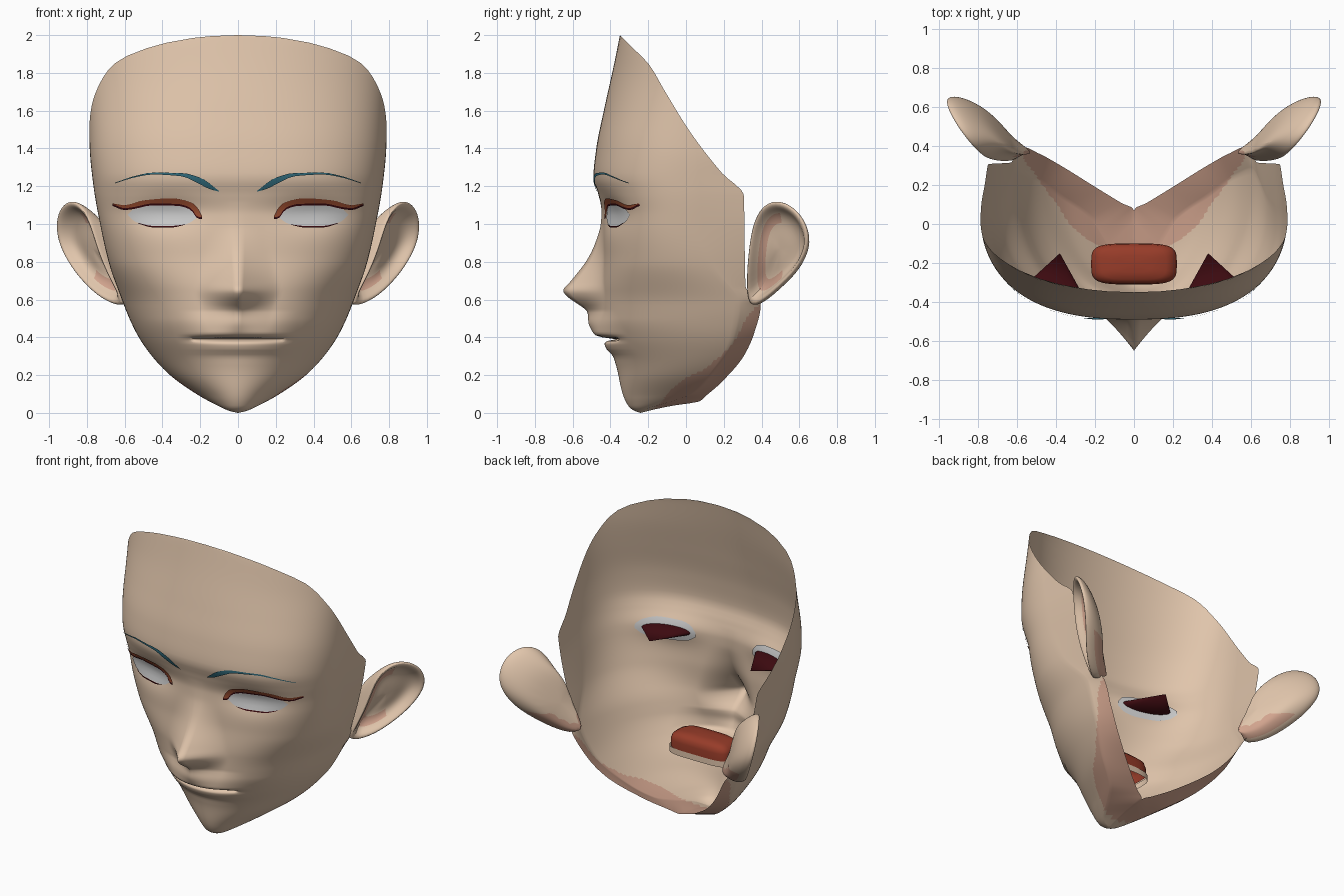
import bpy, bmesh, math
from mathutils import Vector

if "Cube" in bpy.data.objects:
    bpy.data.objects.remove(bpy.data.objects["Cube"])


def material(name, rgb):
    m = bpy.data.materials.new(name)
    m.diffuse_color = (*rgb, 1)
    m.use_nodes = True
    m.node_tree.nodes["Principled BSDF"].inputs["Base Color"].default_value = m.diffuse_color
    return m


SKIN = material("skin", (.75, .56, .41))
SHADE = material("skin_shadow", (.64, .37, .27))
WHITE = material("eye_white", (.6, .6, .6))
RUST = material("lash_rust", (.33, .075, .03))
MAROON = material("dark_maroon", (.045, .003, .005))
TEAL = material("brow_teal", (.03, .14, .19))
RED = material("mouth_red", (.31, .045, .022))


def curve(table):
    """Monotone smooth curve through (position, value) pairs."""
    xs, ys = zip(*sorted(table))
    d = [(ys[i + 1] - ys[i]) / (xs[i + 1] - xs[i]) for i in range(len(xs) - 1)]
    t = [d[0]] + [2 * a * b / (a + b) if a * b > 0 else 0 for a, b in zip(d, d[1:])] + [d[-1]]

    def f(x):
        x = min(max(x, xs[0]), xs[-1])
        i = max(k for k in range(len(d)) if xs[k] <= x)
        h = xs[i + 1] - xs[i]
        s = (x - xs[i]) / h
        return (ys[i] * (1 + 2 * s) * (1 - s) ** 2 + ys[i + 1] * s * s * (3 - 2 * s)
                + h * s * (1 - s) * (t[i] * (1 - s) - t[i + 1] * s))
    return f


def grid(name, rows, mats, rule=None, closed=False, mirror=True, keep=None, cap=False, subdiv=0):
    """Skin rows of points into a mesh; rule(row, column, centre) picks the material."""
    bm = bmesh.new()
    vs = [[bm.verts.new(p) for p in r] for r in rows]
    n = len(rows[0])
    for i in range(len(rows) - 1):
        for j in range(n if closed else n - 1):
            k = (j + 1) % n
            f = bm.faces.new((vs[i][j], vs[i][k], vs[i + 1][k], vs[i + 1][j]))
            c = f.calc_center_median()
            if keep and not keep(c):
                bm.faces.remove(f)
            elif rule:
                f.material_index = rule(i, j, c)
    if cap:
        bm.faces.new(vs[0][::-1])
        bm.faces.new(vs[-1])
    bmesh.ops.remove_doubles(bm, verts=bm.verts, dist=2e-4)
    if closed:
        bmesh.ops.recalc_face_normals(bm, faces=bm.faces)
    bmesh.ops.delete(bm, geom=[v for v in bm.verts if not v.link_faces], context='VERTS')
    me = bpy.data.meshes.new(name)
    bm.to_mesh(me)
    bm.free()
    ob = bpy.data.objects.new(name, me)
    bpy.context.collection.objects.link(ob)
    for m in mats:
        me.materials.append(m)
    bpy.ops.object.select_all(action='DESELECT')
    ob.select_set(True)
    bpy.context.view_layer.objects.active = ob
    bpy.ops.object.shade_smooth_by_angle(angle=math.radians(60))
    if mirror:
        ob.modifiers.new("mirror", 'MIRROR').merge_threshold = .0005
    if subdiv:
        s = ob.modifiers.new("smooth", 'SUBSURF')
        s.levels = s.render_levels = subdiv
    return ob


# Face curves by height: front line, half width, depth of widest point, roundness, back edge
front = curve([(0, -.24), (.01, -.27), (.03, -.3), (.1, -.335), (.25, -.37), (.39, -.43), (.5, -.455),
               (.65, -.455), (.85, -.44), (1.05, -.443), (1.16, -.465), (1.25, -.49), (1.4, -.475),
               (1.6, -.435), (1.85, -.38), (2, -.35)])
width = curve([(0, .001), (.01, .045), (.03, .09), (.06, .15), (.1, .22), (.2, .36), (.3, .455), (.4, .525),
               (.5, .575), (.6, .615), (.8, .685), (1, .73), (1.2, .765), (1.4, .785), (1.6, .79), (2, .8)])
widest = curve([(0, -.24), (.02, -.21), (.06, -.08), (.1, .03), (.2, .13), (.4, .25), (.57, .28), (.8, .12),
                (1, .06), (1.2, .05), (2, .05)])
power = curve([(0, 2), (.06, 1.95), (.2, 1.95), (.5, 2.25), (.85, 2.5), (1.15, 2.5), (1.4, 2.4), (1.8, 2.05), (2, 2)])
back_y = curve([(0, -.24), (.02, -.16), (.04, -.06), (.06, .07), (.09, .105), (.15, .175), (.3, .305), (.42, .36),
                (.57, .395), (.6, .38), (.67, .315), (1.15, .306), (1.27, .19), (1.49, .02), (1.7, -.11),
                (1.85, -.2), (1.93, -.28), (1.985, -.335), (2, -.35)])
back_x = curve([(0, 0), (.06, 0), (.09, .06), (.15, .175), (.3, .385), (.42, .485), (.57, .575), (.6, .6),
                (.67, .63), (1, .72), (1.2, .755), (1.4, .784), (2, .8)])
jaw_line = curve([(0, -.2), (.05, -.14), (.15, -.05), (.25, .12), (.36, .24), (.56, .37), (.6, .5)])
# Nose and lips by height
nose_h = curve([(.42, 0), (.47, .03), (.52, .055), (.555, .087), (.587, .134), (.62, .178), (.645, .195),
                (.7, .155), (.8, .088), (.9, .04), (1, .01), (1.12, 0)])
nose_w = curve([(.42, .15), (.55, .19), (.645, .22), (.75, .2), (.9, .16), (1.1, .1)])
lip_out = curve([(.26, 0), (.3, -.004), (.34, .012), (.365, .012), (.385, -.012), (.4, .01),
                 (.415, .05), (.45, .04), (.54, 0)])


def bumps(x, z):
    b = 0
    if .42 < z < 1.12:
        b -= nose_h(z) * max(0, 1 - x / nose_w(z)) ** 1.5
    if .26 < z < .54:
        b -= lip_out(z) * max(0, 1 - (x / .33) ** 2) ** 1.5
    if abs(z - .39) < .008:
        b += .05 * max(0, 1 - (x / .245) ** 2) ** .4
    return b + .035 * math.exp(-((x - .38) / .2) ** 2 - ((z - 1.06) / .09) ** 2)


def surface(x, z):
    n = power(z)
    r = max(0, 1 - min(1, x / width(z)) ** n) ** (1 / n)
    return widest(z) - (widest(z) - front(z)) * r + bumps(x, z)


# Face shell: horizontal rows from the nose line round to the open back edge
NF, NB = 64, 10
heights = [0, .004, .01, .02, .03, .04, .05, .06, .07, .08, .09, .1]
heights += [.115 + .015 * i for i in range(14)] + [.33 + .01 * i for i in range(37)]
heights += [.71 + .02 * i for i in range(13)] + [.97 + .01 * i for i in range(20)]
heights += [1.18 + .03 * i for i in range(22)] + [1.85, 1.89, 1.93, 1.96, 1.985, 1.995, 2]
rows = []
for z in heights:
    w, n, ys, yf, yb = width(z), power(z), widest(z), front(z), back_y(z)
    end = math.pi / 2
    if z > 1.2 and yb < ys:
        end = math.acos(min(1, (ys - yb) / (ys - yf)) ** (n / 2))
    row = []
    for j in range(NF + 1):
        x = w * math.sin(end * j / NF) ** (2 / n)
        row.append((x, surface(x, z), z))
    x, y, _ = row[-1]
    for j in range(1, NB + 1):
        s = j / NB
        row.append((x + (back_x(z) - x) * s, y + (yb - y) * s, z) if end > 1.57 else row[-1])
    rows.append(row)
grid("face", rows, [SKIN, SHADE],
     rule=lambda i, j, c: int(c.z < .6 and c.y > jaw_line(c.z)),
     keep=lambda c: c.y > 0 or ((c.x - .4) / .162) ** 2 + ((c.z - 1.047) / .046) ** 2 > 1)


# Eye plates and brows lie just over the face surface
def ribbon(name, top, bottom, mat, lift, nx=24, nz=4):
    t, b = curve(top), curve(bottom)
    x0, x1 = top[0][0], top[-1][0]
    rows = []
    for i in range(nz + 1):
        row = []
        for j in range(nx + 1):
            x = x0 + (x1 - x0) * (1 - math.cos(math.pi * j / nx)) / 2
            z = b(x) + (t(x) - b(x)) * i / nz
            row.append((x, surface(x, z) - lift, z))
        rows.append(row)
    grid(name, rows, [mat])


lid = [(.19, 1.035), (.215, 1.04), (.25, 1.085), (.32, 1.106), (.45, 1.109), (.55, 1.09), (.6, 1.084), (.665, 1.106)]
lash = [(.19, 1.04), (.21, 1.08), (.25, 1.115), (.35, 1.136), (.5, 1.125), (.6, 1.1), (.665, 1.109)]
eye_top = [(.215, 1.04), (.25, 1.08), (.32, 1.1), (.45, 1.105), (.55, 1.08), (.585, 1.05)]
eye_low = [(.215, 1.035), (.27, 1.0), (.35, .989), (.45, .989), (.54, 1.01), (.585, 1.048)]
ribbon("eye_white", eye_top, eye_low, WHITE, .005)
ribbon("eye_white_back", [(x, z + .014) for x, z in eye_top], [(x, z - .012) for x, z in eye_low], WHITE, -.009)
ribbon("upper_lash", lash, lid, RUST, .009)
ribbon("lash_edge", lid, [(x, z - .01) for x, z in lid], MAROON, .0095, nz=1)
ribbon("lower_lash", [(.28, .998), (.35, .99), (.45, .99), (.53, 1.006)],
       [(.28, .996), (.35, .982), (.45, .982), (.53, 1.003)], MAROON, .009, nz=1)
ribbon("eyebrow", [(.1, 1.175), (.2, 1.245), (.3, 1.27), (.45, 1.272), (.55, 1.253), (.65, 1.219)],
       [(.1, 1.171), (.15, 1.185), (.22, 1.22), (.3, 1.253), (.45, 1.262), (.55, 1.246), (.65, 1.215)], TEAL, .008)

# Dark cone behind each eye
ring = [(.395 + .15 * math.cos(a), 1.047 + .035 * math.sin(a)) for a in [math.tau * k / 20 for k in range(20)]]
grid("eye_socket", [[(x, surface(x, z) + .014, z) for x, z in ring], [(.38, -.15, 1.05)] * 20],
     [MAROON], closed=True)


# Mouth cavity: rounded dome behind the lips, with a skin band below it
def rounded(s, z):
    row = []
    for k in range(36):
        c, d = math.cos(math.tau * k / 36), math.sin(math.tau * k / 36)
        row.append((.22 * s * math.copysign(abs(c) ** .5, c), -.205 + .105 * s * math.copysign(abs(d) ** .5, d), z))
    return row


grid("mouth_cavity", [rounded(*p) for p in [(1, .395), (1, .445), (.95, .475), (.75, .495), (.4, .502), (0, .503)]],
     [RED], closed=True, mirror=False)
grid("mouth_lining", [rounded(1.05, .36), rounded(1.05, .4)], [SKIN], closed=True, mirror=False)

# Ears: one outline scaled into bowl, rim and back rings
outline = [(.575, .325, .545), (.70, .41, .585), (.785, .49, .655), (.865, .585, .745), (.925, .642, .845),
           (.957, .656, .93), (.963, .63, 1.02), (.94, .57, 1.095), (.885, .48, 1.135), (.82, .40, 1.10),
           (.77, .352, 1.0), (.735, .332, .87), (.67, .318, .71)]
out, centre = Vector((.82, -.57, 0)), Vector((.82, .46, .87))
rings = [(.25, -.06, 0), (.55, -.065, 0), (.76, -.04, 0), (.87, .005, 0), (.96, .01, 0), (1, -.005, 0),
         (.95, -.04, .1), (.78, -.08, .45), (.6, -.09, 1)]
rows = [[centre + (Vector(p) - centre) * s + out * d + Vector((-.11, -.08, -.08)) * pull for p in outline]
        for s, d, pull in rings]
grid("ear", rows, [SKIN, SHADE], closed=True, cap=True, subdiv=2,
     rule=lambda i, j, c: int((i == 1 and c.y < .52) or (i > 5 and c.z < .75)))
